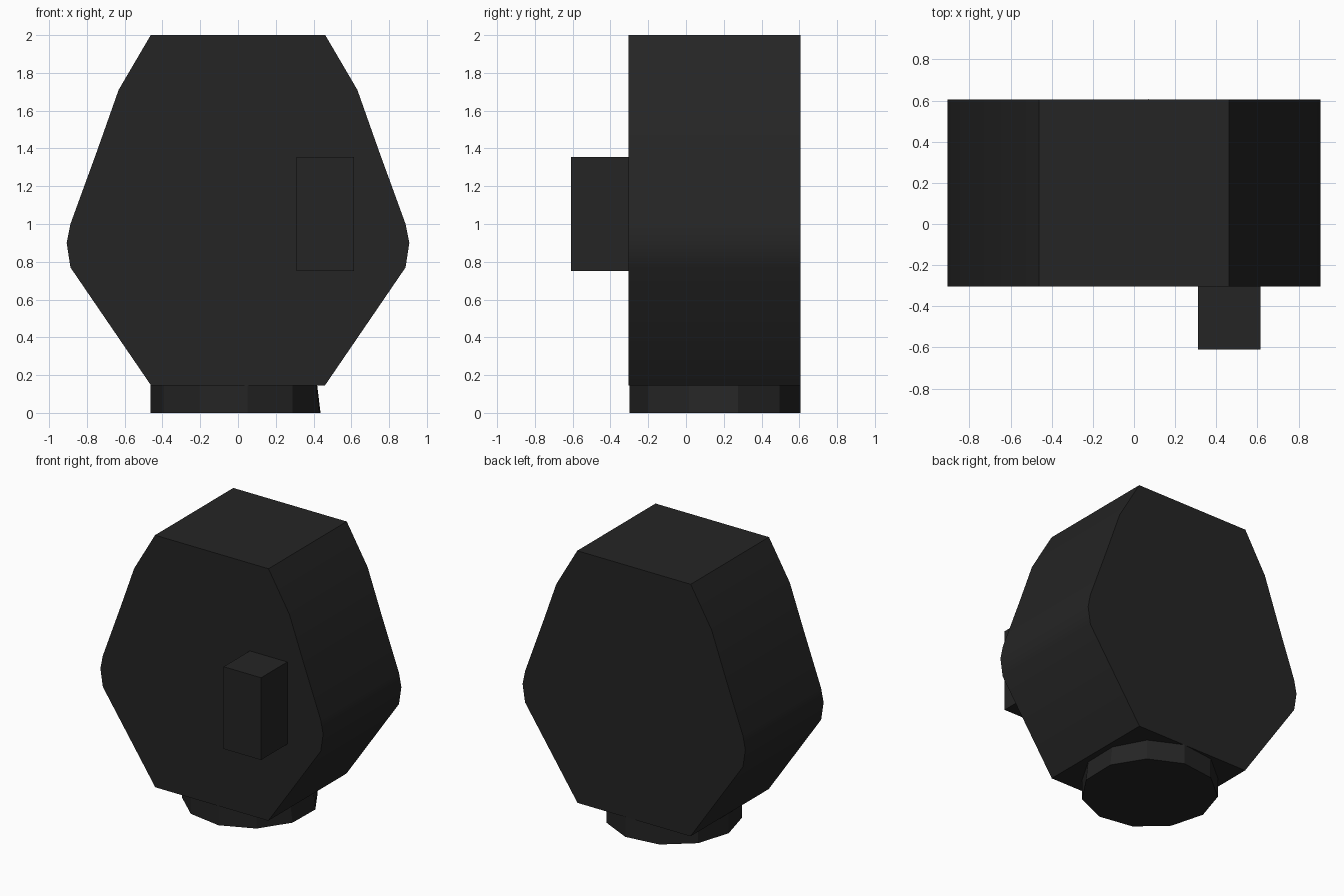
import bpy, bmesh, math

cube = bpy.data.objects.get("Cube")
if cube:
    bpy.data.objects.remove(cube, do_unlink=True)

# Single flat colour
charcoal = bpy.data.materials.new("charcoal")
charcoal.use_nodes = True
colour = (0.018, 0.018, 0.018, 1)
charcoal.diffuse_color = colour
charcoal.node_tree.nodes["Principled BSDF"].inputs["Base Color"].default_value = colour


def extruded(name, outline, offset):
    """Extrude a planar outline into a closed solid."""
    bm = bmesh.new()
    face = bm.faces.new([bm.verts.new(p) for p in outline])
    moved = bmesh.ops.extrude_face_region(bm, geom=[face], use_keep_orig=True)
    verts = [v for v in moved["geom"] if isinstance(v, bmesh.types.BMVert)]
    bmesh.ops.translate(bm, verts=verts, vec=offset)
    bmesh.ops.recalc_face_normals(bm, faces=bm.faces)
    mesh = bpy.data.meshes.new(name)
    bm.to_mesh(mesh)
    bm.free()
    mesh.materials.append(charcoal)
    obj = bpy.data.objects.new(name, mesh)
    bpy.context.collection.objects.link(obj)
    return obj


# Main body: symmetric faceted outline, extruded front to back
FRONT, BACK = -0.305, 0.605
half = [(0.46, 0.145), (0.887, 0.77), (0.907, 0.9), (0.887, 1.0),
        (0.745, 1.39), (0.632, 1.71), (0.462, 2.0)]
profile = half + [(-x, z) for x, z in reversed(half)]
body = extruded("body", [(x, FRONT, z) for x, z in profile], (0, BACK - FRONT, 0))
bpy.context.view_layer.objects.active = body
body.select_set(True)
bpy.ops.object.shade_smooth_by_angle(angle=math.radians(30))
body.select_set(False)

# Round foot: eleven-sided disc, leaning in slightly at its left side
SIDES, RADIUS, HEIGHT = 11, 0.458, 0.147
angles = [math.radians(-83) + math.tau * i / SIDES for i in range(SIDES)]
ring = [(-0.005 + RADIUS * math.cos(a), 0.155 + RADIUS * math.sin(a), 0) for a in angles]
foot = extruded("foot", ring, (0, 0, HEIGHT))
for v in foot.data.vertices:
    if v.co.z > 0.1 and v.co.x > 0.4:
        v.co.x -= 0.018

# Block projecting from the front
x0, x1, z0, z1 = 0.31, 0.615, 0.75, 1.355
extruded("front_block", [(x0, FRONT, z0), (x1, FRONT, z0), (x1, FRONT, z1), (x0, FRONT, z1)],
         (0, -0.305, 0))
